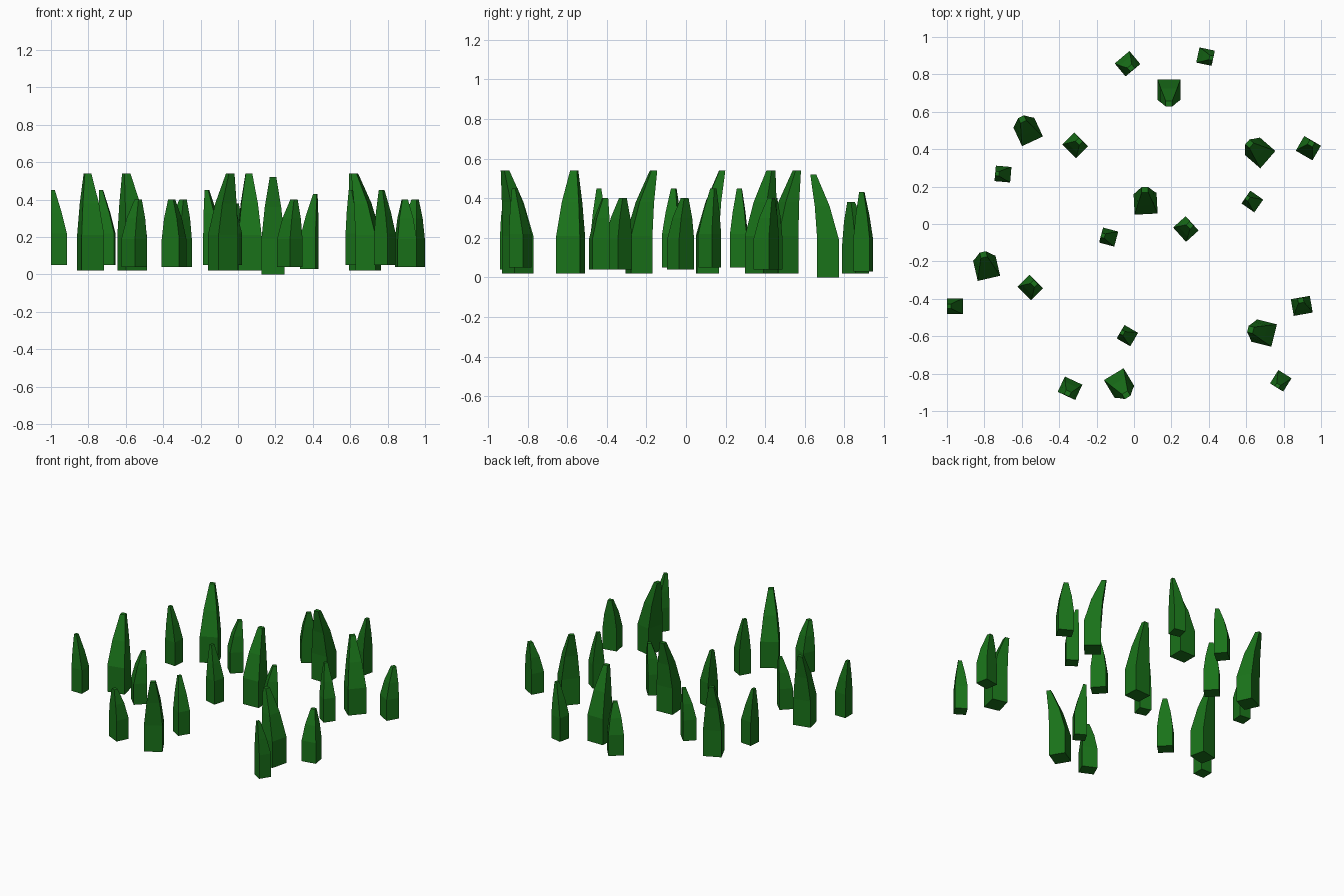
import bpy
from math import cos, sin, radians

if "Cube" in bpy.data.objects:
    bpy.data.objects.remove(bpy.data.objects["Cube"])

mat = bpy.data.materials.new("grass_green")
mat.diffuse_color = (0.01, 0.17, 0.01, 1)
mat.use_nodes = True
mat.node_tree.nodes["Principled BSDF"].inputs["Base Color"].default_value = mat.diffuse_color

# Blade profiles: rings of (height, lean offset, depth along lean, width across)
LARGE = [(0, 0, .11, .123), (.19, 0, .11, .123), (.36, .03, .075, .088), (.52, .075, .03, .035)]
SMALL = [(0, 0, .083, .083), (.17, 0, .083, .083), (.28, .014, .057, .06), (.40, .032, .02, .024)]
MEDIUM = [(0, 0, .09, .103), (.15, 0, .09, .103), (.26, .013, .065, .075), (.36, .03, .026, .03)]


def blade(name, rings, x, y, z, lean):
    """Square-section blade, tapered and leaning toward the given heading."""
    c, s = cos(radians(lean)), sin(radians(lean))
    verts, faces = [], []
    for h, off, depth, width in rings:
        for a, b in ((-1, -1), (1, -1), (1, 1), (-1, 1)):
            u, v = off + a * depth / 2, b * width / 2
            verts.append((x + u * c - v * s, y + u * s + v * c, z + h))
    for r in range(len(rings) - 1):
        for i in range(4):
            j = (i + 1) % 4
            faces.append((4 * r + i, 4 * r + j, 4 * r + 4 + j, 4 * r + 4 + i))
    top = len(verts) - 4
    faces += [(3, 2, 1, 0), (top, top + 1, top + 2, top + 3)]
    mesh = bpy.data.meshes.new(name)
    mesh.from_pydata(verts, [], faces)
    mesh.materials.append(mat)
    bpy.context.collection.objects.link(bpy.data.objects.new(name, mesh))


# Placement: x, y, base z, lean heading in degrees
groups = {
    "large_blade": (LARGE, [
        (.187, .718, 0, -90), (-.566, .492, .02, 115), (.674, .38, .02, 139),
        (.062, .108, .02, 93), (-.788, -.237, .02, 103), (.696, -.583, .02, 166),
        (-.08, -.85, .02, -59)]),
    "small_blade": (SMALL, [
        (-.957, -.44, .05, 180), (-.70, .267, .05, 175), (-.135, -.07, .05, 165),
        (.633, .12, .05, 145), (.382, .895, .03, -12), (-.035, -.597, .05, 150),
        (.785, -.838, .05, 238)]),
    "medium_blade": (MEDIUM, [
        (-.315, .42, .04, 45), (-.035, .857, .02, -50), (.932, .405, .04, 60),
        (.277, -.027, .04, 42), (-.555, -.34, .04, 45), (.897, -.438, .04, 100),
        (-.342, -.878, .04, -115)]),
}
for kind, (rings, spots) in groups.items():
    for n, spot in enumerate(spots, 1):
        blade(f"{kind}_{n}", rings, *spot)
